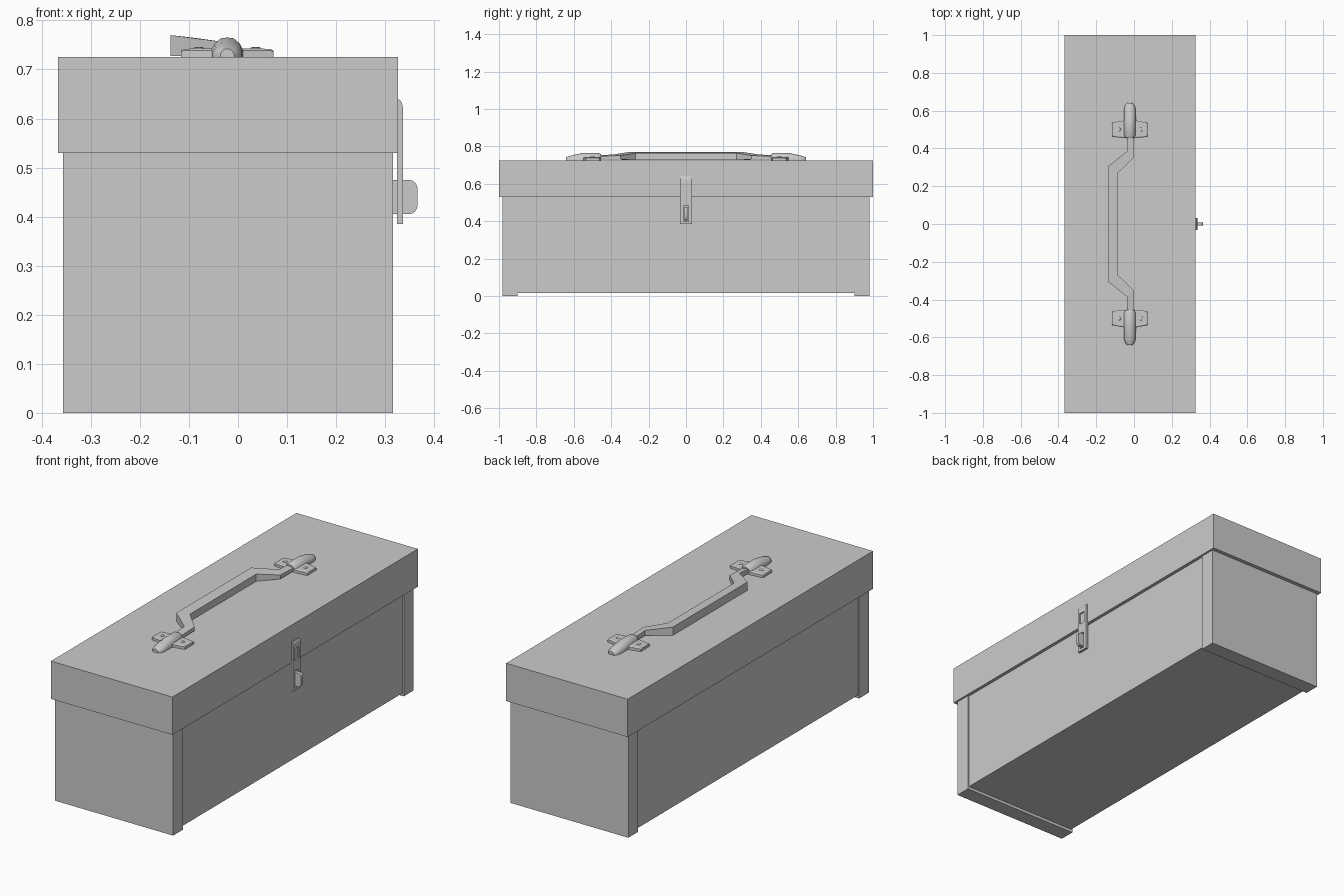
import bpy, bmesh, math

if "Cube" in bpy.data.objects:
    bpy.data.objects.remove(bpy.data.objects["Cube"])


def make(name, verts, faces, smooth=False):
    mesh = bpy.data.meshes.new(name)
    mesh.from_pydata(verts, [], faces)
    bm = bmesh.new()
    bm.from_mesh(mesh)
    bmesh.ops.recalc_face_normals(bm, faces=bm.faces)
    bm.to_mesh(mesh)
    bm.free()
    ob = bpy.data.objects.new(name, mesh)
    bpy.context.collection.objects.link(ob)
    if smooth:
        bpy.ops.object.select_all(action='DESELECT')
        ob.select_set(True)
        bpy.context.view_layer.objects.active = ob
        bpy.ops.object.shade_smooth_by_angle(angle=math.radians(35))
    return ob


def loft(name, rings, smooth=False):
    """Skin a list of equal-length closed rings and cap both ends."""
    n = len(rings[0])
    verts = [p for r in rings for p in r]
    faces = [(i * n + j, i * n + (j + 1) % n, (i + 1) * n + (j + 1) % n, (i + 1) * n + j)
             for i in range(len(rings) - 1) for j in range(n)]
    faces += [tuple(range(n)), tuple(range(len(verts) - n, len(verts)))]
    return make(name, verts, faces, smooth)


def box(name, x0, x1, y0, y1, z0, z1):
    return loft(name, [[(x0, y0, z), (x1, y0, z), (x1, y1, z), (x0, y1, z)] for z in (z0, z1)])


def plate_xz(name, profile, y0, y1):
    return loft(name, [[(x, y, z) for x, z in profile] for y in (y0, y1)], True)


def mirror_y(ob):
    m = ob.modifiers.new("mirror", 'MIRROR')
    m.use_axis = (False, True, False)


# Body, wrap-around end caps and overhanging lid
box("body", -0.35, 0.309, -0.95, 0.95, 0.015, 0.54)
mirror_y(box("end_cap", -0.357, 0.316, 0.90, 0.98, 0.0, 0.54))
box("lid", -0.367, 0.326, -1.0, 1.0, 0.53, 0.725)

# Folded carrying handle: y, x range, z range
half = [(0.27, -0.138, -0.085, 0.727, 0.770, 0.305),
        (0.35, -0.037, -0.003, 0.730, 0.757, 0.385),
        (0.47, -0.037, -0.003, 0.730, 0.752, 0.47)]
sections = [(-yi, a, b, c, d, -yo) for yi, a, b, c, d, yo in reversed(half)] + half
loft("handle", [[(a, yo, c), (b, yi, c), (b, yi, d - 0.006), (a, yo, d)]
                for yi, a, b, c, d, yo in sections])

# Handle mounts: domed socket, side wings and rivets
CX, TOP = -0.022, 0.724
dome = []
for y, w, h in [(0.455, 0.024, 0.034), (0.47, 0.032, 0.041), (0.55, 0.032, 0.041),
                (0.61, 0.030, 0.028), (0.63, 0.024, 0.022), (0.641, 0.014, 0.018)]:
    shape = [(-1, 0), (-1, .4), (-.8, .7), (-.4, .97), (0, 1), (.4, .97), (.8, .7), (1, .4), (1, 0)]
    dome.append([(CX + w * u, y, TOP + h * v) for u, v in shape])
mirror_y(loft("handle_socket", dome, True))

wing = []
for x, y0, y1, h in [(-0.094, 0.463, 0.535, 0.015), (-0.088, 0.461, 0.537, 0.018),
                     (-0.03, 0.455, 0.548, 0.019), (0.03, 0.455, 0.548, 0.019),
                     (0.088, 0.461, 0.537, 0.018), (0.094, 0.463, 0.535, 0.015)]:
    wing.append([(CX + x, y0, TOP), (CX + x, y1, TOP), (CX + x, y1, TOP + h * .8),
                 (CX + x, y1 - .006, TOP + h), (CX + x, y0 + .006, TOP + h), (CX + x, y0, TOP + h * .8)])
mirror_y(loft("handle_wings", wing))

for sx in (-0.058, 0.058):
    rings = [[(CX + sx + r * math.cos(k * math.pi / 6), 0.5 + r * math.sin(k * math.pi / 6), z)
              for k in range(12)] for r, z in [(0.011, 0.740), (0.010, 0.7445), (0.005, 0.746)]]
    mirror_y(loft("wing_rivet", rings, True))

# Latch hasp with a recessed window and a slot for the staple
hasp = plate_xz("latch_hasp", [(0.324, 0.385), (0.336, 0.385), (0.336, 0.622), (0.334, 0.632),
                               (0.330, 0.638), (0.324, 0.640)], -0.031, 0.031)
for name, x0, w, z0, z1 in [("window_cutter", 0.329, 0.018, 0.54, 0.60),
                            ("slot_cutter", 0.30, 0.014, 0.398, 0.485)]:
    cutter = box(name, x0, 0.36, -w, w, z0, z1)
    cutter.hide_render = True
    cutter.hide_set(True)
    m = hasp.modifiers.new("cut", 'BOOLEAN')
    m.object = cutter
    m.operation = 'DIFFERENCE'
    m.solver = 'EXACT'

# Staple: flat tongue with rounded outer corners
R, X1, Z0, Z1 = 0.018, 0.366, 0.405, 0.475
arc = [(X1 - R + R * math.cos(a), (Z0 + R if a < 0 else Z1 - R) + R * math.sin(a))
       for a in [math.radians(d) for d in (-90, -67, -45, -22, -1, 1, 22, 45, 67, 90)]]
plate_xz("latch_staple", [(0.305, Z0)] + arc + [(0.305, Z1)], -0.009, 0.009)
